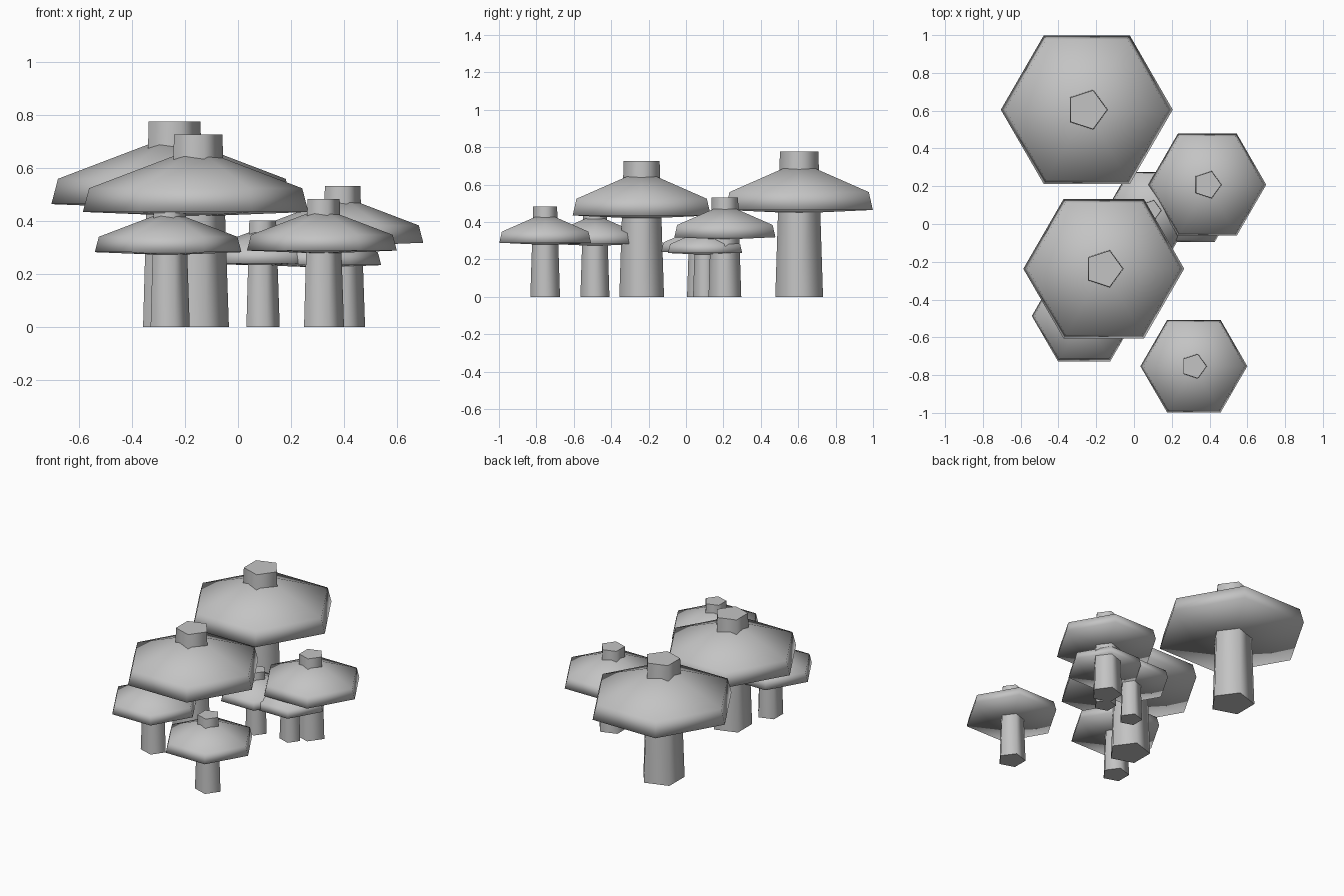
import bpy
import bmesh
from math import cos, sin, tau, radians

cube = bpy.data.objects.get("Cube")
if cube:
    bpy.data.objects.remove(cube, do_unlink=True)

# One plain grey for everything
grey = bpy.data.materials.new("plain_grey")
grey.use_nodes = True
colour = (0.55, 0.55, 0.55, 1)
grey.diffuse_color = colour
grey.node_tree.nodes["Principled BSDF"].inputs["Base Color"].default_value = colour


def lathe(name, profile, sides, x, y, scale, angle):
    """Spin (radius, height) points into a faceted solid, closed at both ends."""
    bm = bmesh.new()
    rings = []
    for r, z in profile:
        count = sides if r > 0 else 1
        rings.append([bm.verts.new((r * cos(tau * i / sides) * scale,
                                    r * sin(tau * i / sides) * scale,
                                    z * scale)) for i in range(count)])
    for low, high in zip(rings, rings[1:]):
        for i in range(sides):
            j = (i + 1) % sides
            corners = [low[i % len(low)], low[j % len(low)],
                       high[j % len(high)], high[i % len(high)]]
            bm.faces.new(list(dict.fromkeys(corners)))
    for ring in (rings[0], rings[-1]):
        if len(ring) > 1:
            bm.faces.new(ring)
    bmesh.ops.recalc_face_normals(bm, faces=bm.faces)
    mesh = bpy.data.meshes.new(name)
    bm.to_mesh(mesh)
    bm.free()
    mesh.materials.append(grey)
    obj = bpy.data.objects.new(name, mesh)
    obj.location = (x, y, 0)
    bpy.context.collection.objects.link(obj)
    bpy.ops.object.select_all(action="DESELECT")
    obj.select_set(True)
    bpy.context.view_layer.objects.active = obj
    bpy.ops.object.shade_smooth_by_angle(angle=radians(angle))


# Unit mushroom: five-sided tapering stem through a six-sided cap
STEM = [(0.295, 0), (0.237, 1.705)]
CAP = [(0, 0.98), (1, 1.02), (0.945, 1.23), (0, 1.59)]

# Placement and cap radius of each mushroom
mushrooms = {
    "back_large": (-0.25, 0.605, 0.455),
    "middle_large": (-0.16, -0.237, 0.426),
    "right_medium": (0.388, 0.208, 0.312),
    "front_small": (0.317, -0.753, 0.283),
    "front_left_small": (-0.264, -0.487, 0.277),
    "inner_small": (0.088, 0.072, 0.236),
    "inner_smallest": (0.312, 0.102, 0.229),
}
for name, (x, y, size) in mushrooms.items():
    lathe(name + "_stem", STEM, 5, x, y, size, 80)
    lathe(name + "_cap", CAP, 6, x, y, size, 180)
